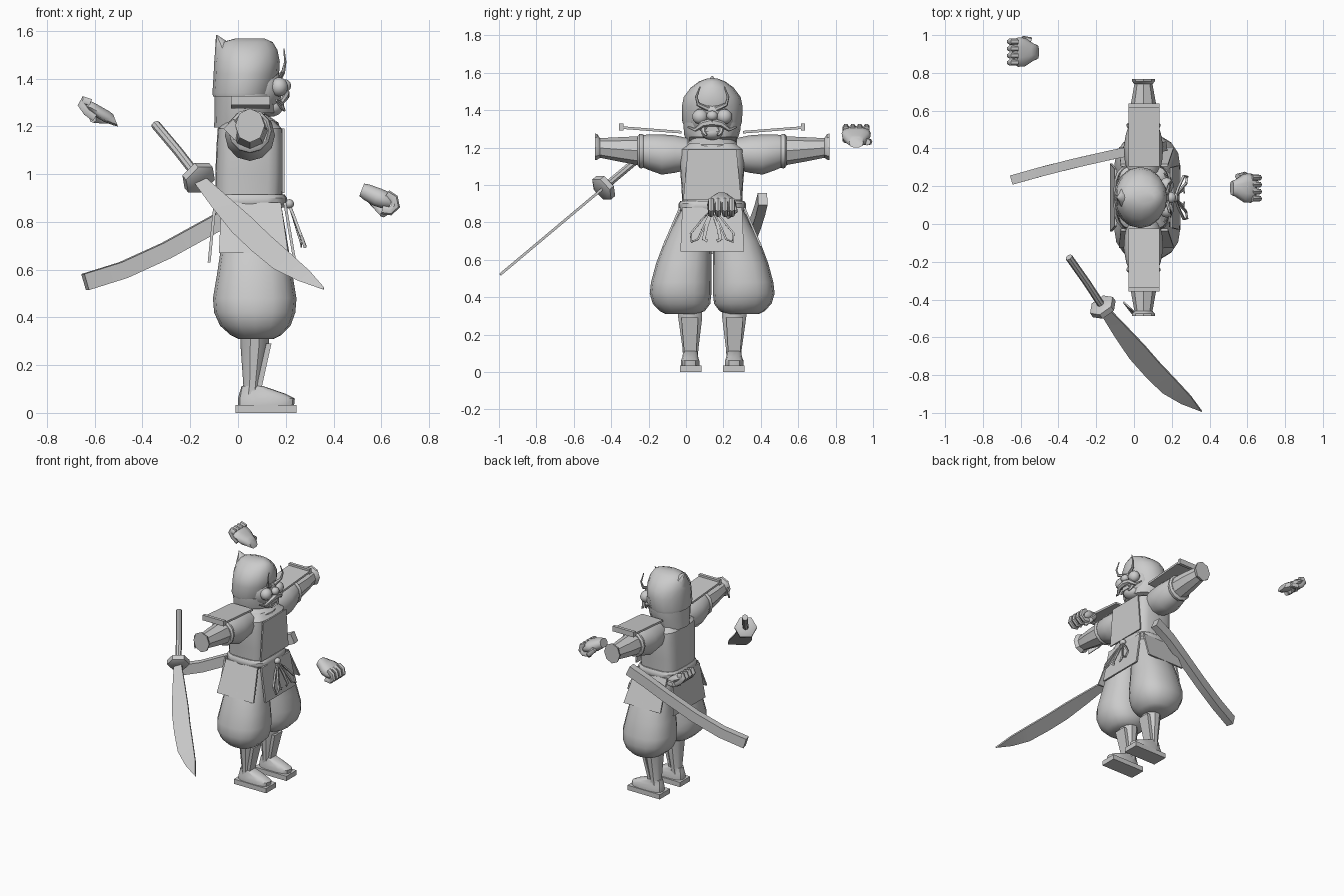
import bpy, bmesh, math
from mathutils import Vector as V

CY = 0.14  # body symmetry plane
grey = bpy.data.materials.new("plain_grey")
grey.diffuse_color = (0.6, 0.6, 0.6, 1)


def finish(name, bm, angle=35):
    bmesh.ops.recalc_face_normals(bm, faces=bm.faces)
    me = bpy.data.meshes.new(name)
    bm.to_mesh(me)
    bm.free()
    me.materials.append(grey)
    ob = bpy.data.objects.new(name, me)
    bpy.context.collection.objects.link(ob)
    bpy.ops.object.select_all(action='DESELECT')
    bpy.context.view_layer.objects.active = ob
    ob.select_set(True)
    bpy.ops.object.shade_smooth_by_angle(angle=math.radians(angle))
    return ob


def skin(name, rings, caps=True, closed=False, angle=35):
    """Bridge a list of equal rings of points."""
    bm = bmesh.new()
    rows = [[bm.verts.new(p) for p in r] for r in rings]
    pairs = list(zip(rows, rows[1:])) + ([(rows[-1], rows[0])] if closed else [])
    for a, b in pairs:
        for i in range(len(a)):
            j = (i + 1) % len(a)
            bm.faces.new((a[i], a[j], b[j], b[i]))
    if caps and not closed:
        bm.faces.new(rows[0])
        bm.faces.new(rows[-1])
    return finish(name, bm, angle)


def oval(n, ra, rb, power=1.0, turn=0.0):
    """Superellipse section; power below 1 is boxier."""
    out = []
    for i in range(n):
        t = math.tau * i / n + turn
        c, s = math.cos(t), math.sin(t)
        out.append((ra * math.copysign(abs(c) ** power, c), rb * math.copysign(abs(s) ** power, s)))
    return out


def column(name, stations, n=16, power=1.0, **kw):
    """Vertical loft; stations are (z, x0, x1, y0, y1)."""
    return skin(name, [[((x0 + x1) / 2 + a, (y0 + y1) / 2 + b, z)
                        for a, b in oval(n, (x1 - x0) / 2, (y1 - y0) / 2, power)]
                       for z, x0, x1, y0, y1 in stations], **kw)


def limb(name, s, stations, n=12, cx=0.05, **kw):
    """Sideways loft; stations are (distance from middle, rx, z0, z1)."""
    return skin(name, [[(cx + b, CY + s * d, (z0 + z1) / 2 + a)
                        for a, b in oval(n, (z1 - z0) / 2, rx)]
                       for d, rx, z0, z1 in stations], **kw)


def sweep(name, path, section, up=V((0, 0, 1)), closed=False, **kw):
    """Carry a section along a path; section is (side, up) pairs, or a list per point."""
    path = [V(p) for p in path]
    rings, m = [], len(path)
    for i, p in enumerate(path):
        a = path[i - 1] if closed else path[max(i - 1, 0)]
        b = path[(i + 1) % m] if closed else path[min(i + 1, m - 1)]
        t = (b - a).normalized()
        side = t.cross(up).normalized()
        top = side.cross(t)
        sec = section[i] if isinstance(section, list) and isinstance(section[0], list) else section
        rings.append([p + side * u + top * v for u, v in sec])
    return skin(name, rings, closed=closed, **kw)


def rect(w, h):
    return [(-w / 2, -h / 2), (w / 2, -h / 2), (w / 2, h / 2), (-w / 2, h / 2)]


def slab(name, quad, offset):
    """Plate from four corners and a thickness vector."""
    return skin(name, [[V(p) for p in quad], [V(p) + V(offset) for p in quad]])


def ball(name, c, r):
    bm = bmesh.new()
    bmesh.ops.create_uvsphere(bm, u_segments=14, v_segments=9, radius=1)
    for v in bm.verts:
        v.co = V((v.co.x * r[0] + c[0], v.co.y * r[1] + c[1], v.co.z * r[2] + c[2]))
    return finish(name, bm, 60)


def spike(name, path, r):
    m = len(path)
    return sweep(name, path, [oval(6, r * (1 - i / m), r * (1 - i / m) * 0.8) for i in range(m)],
                 up=V((1, 0, 0.01)))


# Torso, collar, belt
column("torso_armour", [(0.90, -0.095, 0.185, -0.02, 0.30), (1.0, -0.095, 0.19, -0.025, 0.305),
       (1.12, -0.09, 0.19, -0.035, 0.315), (1.19, -0.085, 0.185, -0.03, 0.31),
       (1.225, -0.05, 0.15, 0.02, 0.26)], n=20, power=0.5)
slab("chest_plate", [(0.185, -0.015, 0.92), (0.185, 0.295, 0.92), (0.185, 0.27, 1.19), (0.185, 0.01, 1.19)],
     (0.009, 0, 0))
column("collar", [(1.17, -0.07, 0.18, 0.0, 0.28), (1.215, -0.07, 0.17, -0.005, 0.285), (1.25, -0.05, 0.12, 0.04, 0.24)])
column("belt", [(0.86, -0.10, 0.195, -0.03, 0.31), (0.875, -0.11, 0.205, -0.04, 0.32),
       (0.9, -0.11, 0.205, -0.04, 0.32), (0.915, -0.10, 0.195, -0.03, 0.31)], n=20, power=0.6)

# Skirt panels
slab("front_panel", [(0.19, -0.02, 0.88), (0.19, 0.30, 0.88), (0.23, 0.31, 0.645), (0.23, -0.03, 0.645)], (0.012, 0, 0))
slab("back_panel", [(-0.09, -0.01, 0.88), (-0.09, 0.29, 0.88), (-0.115, 0.32, 0.63), (-0.115, -0.04, 0.63)], (-0.012, 0, 0))
for s in (-1, 1):
    slab("side_panel", [(-0.07, CY + s * 0.165, 0.88), (0.18, CY + s * 0.165, 0.88),
         (0.21, CY + s * 0.255, 0.67), (-0.08, CY + s * 0.255, 0.67)], (0, s * 0.012, 0))

# Belt bow: one knot, two hanging loops and two tails
ball("bow_knot", (0.215, CY, 0.875), (0.02, 0.025, 0.02))
for s in (-1, 1):
    loop = [(0, 0.87), (0.05, 0.82), (0.115, 0.74), (0.11, 0.695), (0.075, 0.71), (0.04, 0.79)]
    sweep("bow_loop", [(0.215 + (0.87 - z) * 0.38, CY + s * d, z) for d, z in loop], rect(0.01, 0.012),
          up=V((1, 0, 0)), closed=True)
    tail = [(0, 0.87), (0.03, 0.78), (0.045, 0.71), (0.025, 0.70)]
    sweep("bow_tail", [(0.215 + (0.87 - z) * 0.3, CY + s * d, z) for d, z in tail], rect(0.018, 0.006),
          up=V((1, 0, 0)))

for s in (-1, 1):
    # Baggy trousers, lower leg, shoe
    def leg(name, st, **kw):
        column(name, [(z, x0, x1) + tuple(sorted((CY + s * a, CY + s * b))) for z, x0, x1, a, b in st], **kw)
    leg("trouser_leg", [(0.31, 0.0, 0.15, 0.08, 0.25), (0.325, -0.03, 0.18, 0.04, 0.28),
        (0.365, -0.075, 0.22, 0.01, 0.318), (0.42, -0.1, 0.24, 0.004, 0.334), (0.48, -0.105, 0.245, 0.004, 0.327),
        (0.58, -0.088, 0.228, 0.004, 0.30), (0.70, -0.07, 0.21, 0.004, 0.255), (0.88, -0.07, 0.18, 0.004, 0.16)], n=16, power=0.85)
    leg("lower_leg", [(0.33, 0.01, 0.13, 0.05, 0.19), (0.29, 0.01, 0.13, 0.05, 0.185),
        (0.12, 0.022, 0.1, 0.072, 0.16), (0.06, 0.01, 0.1, 0.075, 0.158)], n=10)
    slab("shin_guard", [(0.118, CY + s * 0.075, 0.29), (0.118, CY + s * 0.165, 0.29),
         (0.078, CY + s * 0.15, 0.11), (0.078, CY + s * 0.085, 0.11)], (0.022, 0, 0))
    leg("shoe", [(0.033, 0.0, 0.235, 0.068, 0.168), (0.06, 0.0, 0.238, 0.068, 0.168),
        (0.08, 0.005, 0.2, 0.074, 0.16), (0.112, 0.015, 0.105, 0.08, 0.155)], n=14, power=0.7)
    slab("sole", [(-0.01, CY + s * 0.058, 0), (0.245, CY + s * 0.058, 0),
         (0.245, CY + s * 0.172, 0), (-0.01, CY + s * 0.172, 0)], (0, 0, 0.034))

    # Arm: puffed sleeve, band, forearm with flared cuff
    limb("upper_sleeve", s, [(0.13, 0.085, 1.08, 1.25), (0.2, 0.10, 1.065, 1.265), (0.27, 0.105, 1.055, 1.27),
         (0.34, 0.092, 1.08, 1.27), (0.375, 0.08, 1.095, 1.265)], n=12)
    limb("elbow_band", s, [(0.368, 0.084, 1.092, 1.268), (0.378, 0.09, 1.088, 1.273),
         (0.388, 0.09, 1.09, 1.273), (0.398, 0.078, 1.105, 1.262)], n=12)
    limb("forearm", s, [(0.39, 0.075, 1.105, 1.26), (0.5, 0.066, 1.125, 1.255), (0.60, 0.048, 1.145, 1.25),
         (0.615, 0.06, 1.135, 1.272), (0.627, 0.062, 1.132, 1.275)], n=8)

    # Shoulder plate with raised end lip
    slab("shoulder_plate", [(-0.03, CY + s * 0.165, 1.275), (0.135, CY + s * 0.165, 1.275),
         (0.135, CY + s * 0.49, 1.30), (-0.03, CY + s * 0.49, 1.30)], (0, 0, 0.014))
    slab("plate_lip", [(-0.03, CY + s * 0.475, 1.29), (0.135, CY + s * 0.475, 1.29),
         (0.135, CY + s * 0.497, 1.29), (-0.03, CY + s * 0.497, 1.29)], (0, 0, 0.037))

    # Cheeks, brows, moustache and beard wisps
    ball("cheek", (0.172, CY + s * 0.065, 1.365), (0.038, 0.042, 0.04))
    spike("brow", [(0.175, CY + s * 0.02, 1.405), (0.19, CY + s * 0.075, 1.43), (0.198, CY + s * 0.085, 1.47),
          (0.192, CY + s * 0.065, 1.525)], 0.014)
    spike("moustache", [(0.20, CY, 1.335), (0.20, CY + s * 0.05, 1.325), (0.18, CY + s * 0.09, 1.295),
          (0.16, CY + s * 0.13, 1.31)], 0.022)
    spike("beard_wisp", [(0.17, CY + s * 0.05, 1.31), (0.185, CY + s * 0.045, 1.28), (0.195, CY + s * 0.03, 1.265)], 0.018)
slab("cuff_point", [(0.0, -0.47, 1.2), (-0.01, -0.48, 1.14), (-0.06, -0.415, 1.19), (-0.02, -0.45, 1.23)], (0.006, 0.006, 0))

# Head: face, hood with back peak, neck guard
ball("face", (0.085, CY, 1.36), (0.105, 0.12, 0.115))
ball("nose", (0.195, CY, 1.37), (0.028, 0.03, 0.027))
ball("chin", (0.135, CY, 1.28), (0.055, 0.06, 0.04))
slab("mouth", [(0.193, CY - 0.04, 1.285), (0.193, CY + 0.04, 1.285), (0.193, CY + 0.025, 1.312),
     (0.193, CY - 0.025, 1.312)], (-0.02, 0, 0))
column("hood", [(1.325, -0.105, 0.145, -0.015, 0.295), (1.34, -0.107, 0.15, -0.02, 0.30),
       (1.42, -0.102, 0.172, -0.022, 0.302), (1.47, -0.1, 0.175, -0.012, 0.292), (1.52, -0.09, 0.165, 0.025, 0.255),
       (1.553, -0.065, 0.145, 0.07, 0.21), (1.568, -0.01, 0.11, 0.11, 0.17)], n=16)
column("hood_peak", [(1.44, -0.101, 0.05, 0.03, 0.25), (1.52, -0.096, 0.0, 0.08, 0.20),
       (1.555, -0.094, -0.045, 0.115, 0.165), (1.582, -0.092, -0.086, 0.137, 0.143)], n=10)
skin("neck_guard", [[(0.03 + a, CY + b, z + (dip if a > 0 else 0)) for a, b in oval(16, ra, rb)]
     for z, ra, rb, dip in ((1.335, 0.128, 0.155, 0), (1.27, 0.128, 0.15, 0.02), (1.195, 0.13, 0.13, 0.06))])

# Scabbard at the left hip
sweep("scabbard", [(0.16, 0.41, 0.925), (0.03, 0.395, 0.865), (-0.1, 0.37, 0.79), (-0.3, 0.325, 0.68),
      (-0.48, 0.28, 0.598), (-0.64, 0.235, 0.548)], rect(0.05, 0.07), angle=25)

# Drawn sword: the blade lies in a slanted plane, given as (x, distance down the slope)
def slope(x, s, off=0.0):
    return V((x, -0.44 - 0.766 * s - 0.643 * off, 0.985 - 0.643 * s + 0.766 * off))

spine = [(-0.14, 0.0), (-0.04, 0.135), (0.055, 0.265), (0.135, 0.385), (0.215, 0.495), (0.30, 0.615), (0.36, 0.722)]
edge = [(-0.185, 0.03), (-0.105, 0.20), (-0.025, 0.355), (0.06, 0.48), (0.15, 0.595), (0.25, 0.67), (0.358, 0.724)]
skin("sword_blade", [[slope(*a, 0.007), slope(*b), slope(*a, -0.007)] for a, b in zip(spine, edge)])
sweep("sword_handle", [slope(-0.345, -0.345), slope(-0.25, -0.17), slope(-0.155, 0.02)], oval(8, 0.02, 0.02))
d = (slope(-0.14, 0.05) - slope(-0.25, -0.15)).normalized()
c = slope(-0.165, 0)
sweep("sword_guard", [c - d * 0.026, c - d * 0.016, c + d * 0.016, c + d * 0.026],
      [oval(6, r, r) for r in (0.055, 0.074, 0.074, 0.055)])

# Loose fists: palm tapering to the wrist, four curled fingers and a thumb
def fist(name, centre, out):
    """out is +1 or -1, the x direction the knuckles point."""
    c = V(centre)
    def at(u, w, t):  # along, across, thick
        return c + V((out * (u * 0.9 + t * 0.35), w, -out * u * 0.43 + t * 0.9))
    skin(name + "_palm", [[at(u, a, t + b) for a, b in oval(10, rw, rt, 0.8)] for u, rw, rt, t in
         ((-0.08, 0.038, 0.03, 0), (-0.06, 0.045, 0.036, 0), (-0.01, 0.075, 0.042, 0),
          (0.03, 0.078, 0.04, 0.004), (0.055, 0.065, 0.03, 0.002))], angle=50)
    for i in range(4):
        w = (i - 1.5) * 0.037
        sweep(name + "_finger", [at(0.025, w, 0.03), at(0.06, w, 0.026), at(0.078, w, 0.0),
              at(0.064, w, -0.03), at(0.03, w, -0.04)], oval(7, 0.019, 0.017), up=V((0, 1, 0)), angle=50)
    sweep(name + "_thumb", [at(-0.04, 0.06, -0.015), at(0.01, 0.07, -0.038), at(0.045, 0.03, -0.052)],
          oval(7, 0.018, 0.018), angle=50)

fist("rear_fist", (-0.585, 0.91, 1.26), -1)
fist("front_fist", (0.59, 0.19, 0.90), 1)
